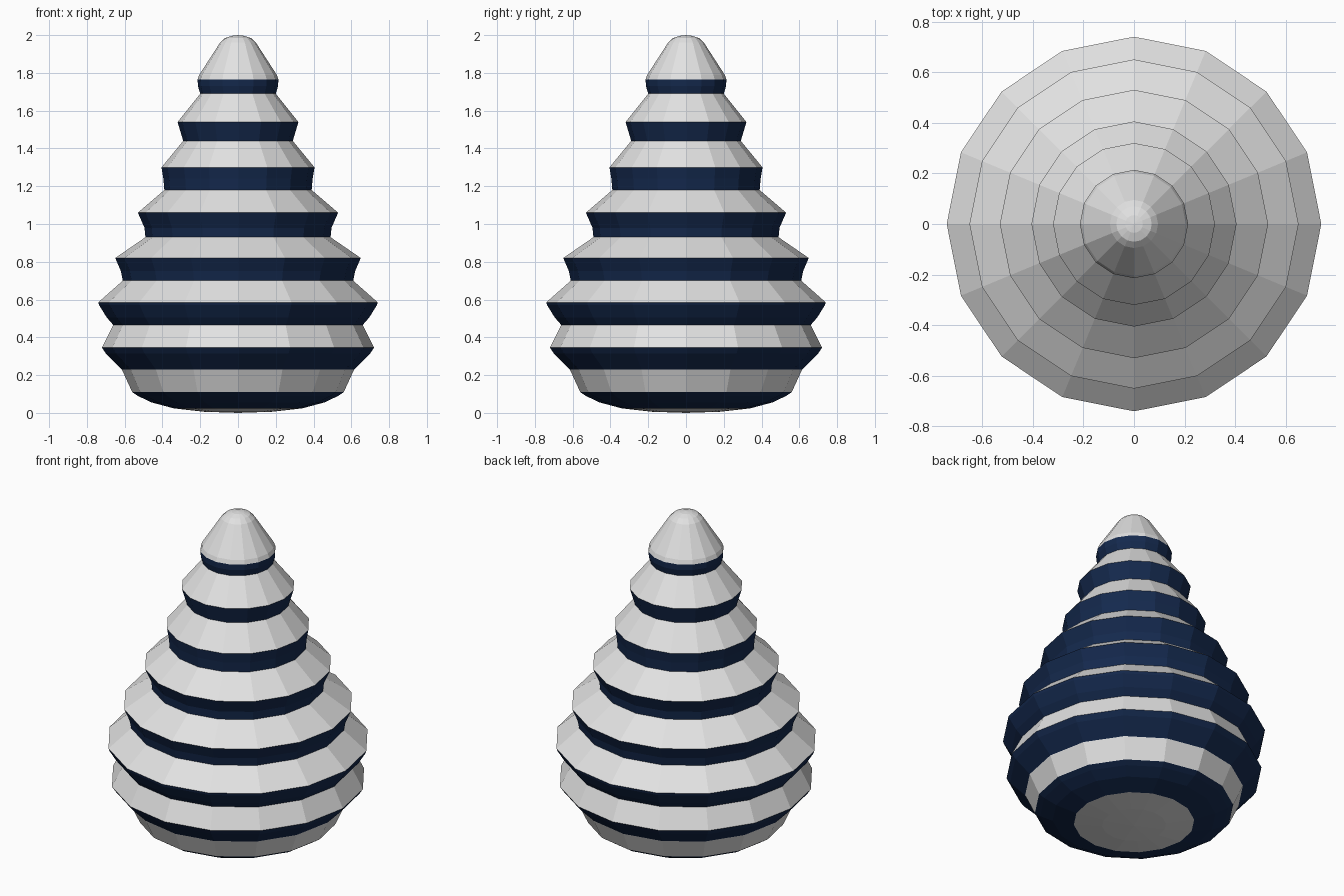
import bpy, bmesh, math

if "Cube" in bpy.data.objects:
    bpy.data.objects.remove(bpy.data.objects["Cube"])

SIDES = 16


def material(name, rgb):
    m = bpy.data.materials.new(name)
    m.diffuse_color = (*rgb, 1.0)
    m.use_nodes = True
    m.node_tree.nodes["Principled BSDF"].inputs["Base Color"].default_value = m.diffuse_color
    return m


pale = material("pale grey", (0.76, 0.76, 0.76))
navy = material("dark navy", (0.007, 0.022, 0.075))

# Profile rings from bottom to top: radius, height, colour of the strip above (0 pale, 1 navy)
PROFILE = [
    (0.18, 0.006, 0), (0.34, 0.024, 1), (0.46, 0.056, 1), (0.53, 0.09, 1),   # rounded base
    (0.56, 0.11, 0), (0.615, 0.23, 1), (0.70, 0.315, 1),
    (0.72, 0.345, 0), (0.66, 0.465, 1), (0.695, 0.505, 1), (0.735, 0.57, 1),  # widest tiers
    (0.74, 0.585, 0), (0.61, 0.70, 1), (0.62, 0.75, 1),
    (0.65, 0.82, 0), (0.49, 0.93, 1), (0.495, 0.98, 1),
    (0.53, 1.06, 0), (0.39, 1.18, 1), (0.395, 1.24, 1),
    (0.405, 1.30, 0), (0.29, 1.44, 1), (0.305, 1.49, 1),
    (0.32, 1.54, 0), (0.20, 1.69, 1), (0.212, 1.73, 1),
    (0.214, 1.765, 0), (0.205, 1.79, 0), (0.095, 1.96, 0),                   # top cone
    (0.07, 1.984, 0), (0.035, 1.996, 0),                                     # rounded tip
]

# Tiered cone body: lathe the profile with flat facets
bm = bmesh.new()
rings = []
for r, z, _ in PROFILE:
    rings.append([bm.verts.new((r * math.cos(2 * math.pi * i / SIDES),
                                r * math.sin(2 * math.pi * i / SIDES), z))
                  for i in range(SIDES)])
for k in range(len(rings) - 1):
    for i in range(SIDES):
        j = (i + 1) % SIDES
        f = bm.faces.new((rings[k][i], rings[k][j], rings[k + 1][j], rings[k + 1][i]))
        f.material_index = PROFILE[k][2]

# Close the base and the tip
base = bm.verts.new((0, 0, 0))
tip = bm.verts.new((0, 0, 2.0))
for i in range(SIDES):
    j = (i + 1) % SIDES
    bm.faces.new((base, rings[0][j], rings[0][i]))
    bm.faces.new((tip, rings[-1][i], rings[-1][j]))
bmesh.ops.recalc_face_normals(bm, faces=bm.faces[:])

mesh = bpy.data.meshes.new("tiered_cone")
bm.to_mesh(mesh)
bm.free()
mesh.materials.append(pale)
mesh.materials.append(navy)
body = bpy.data.objects.new("tiered_cone", mesh)
bpy.context.collection.objects.link(body)
